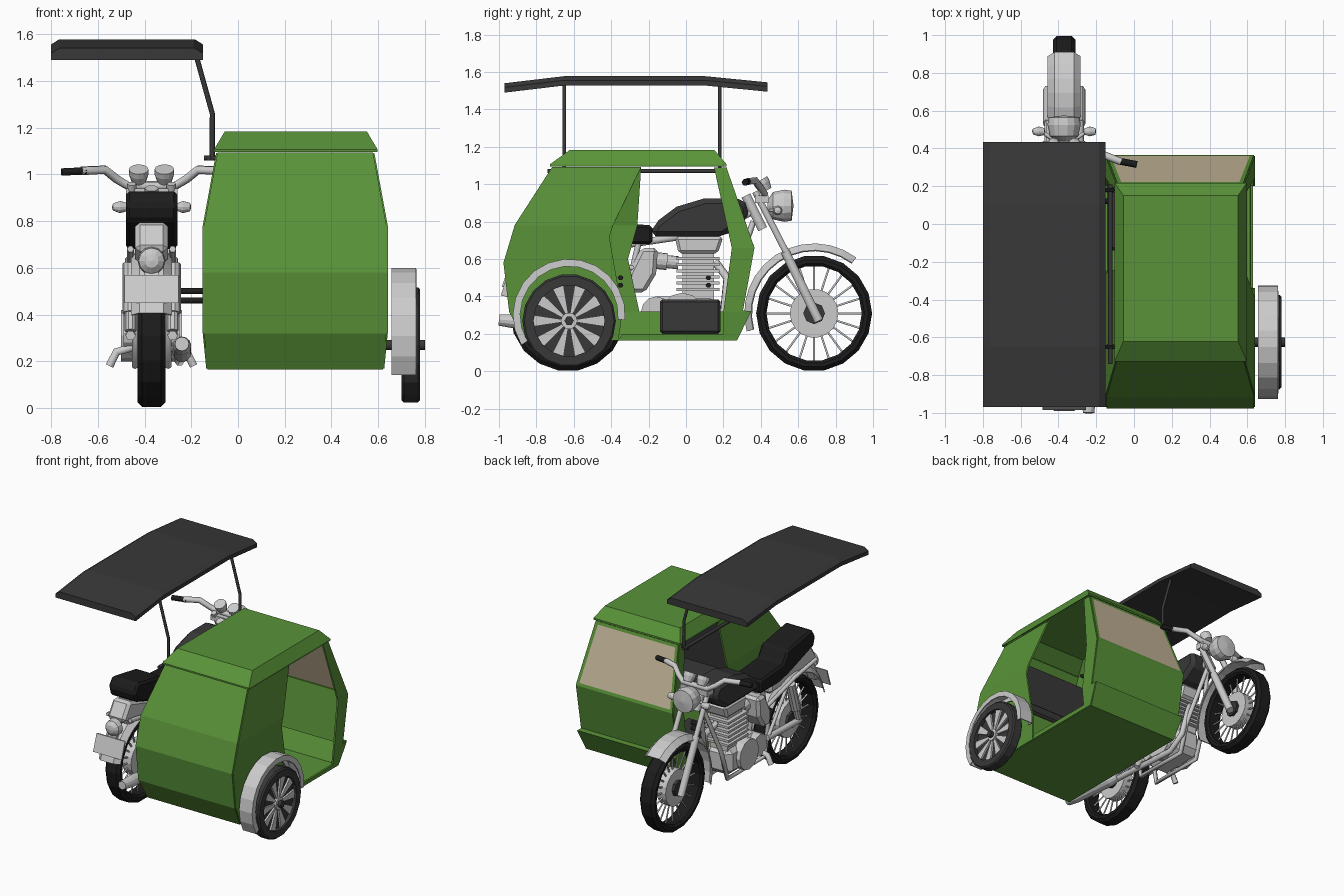
import bpy, bmesh
from math import sin, cos, pi, radians
from mathutils import Vector

if "Cube" in bpy.data.objects:
    bpy.data.objects.remove(bpy.data.objects["Cube"])


def material(name, rgb):
    m = bpy.data.materials.new(name)
    m.diffuse_color = (*rgb, 1)
    m.use_nodes = True
    m.node_tree.nodes["Principled BSDF"].inputs["Base Color"].default_value = m.diffuse_color
    return m


GREEN = material("green_paint", (0.10, 0.29, 0.04))
BLACK = material("black_rubber", (0.012, 0.012, 0.012))
DARK = material("dark_grey", (0.04, 0.04, 0.04))
TAN = material("tan_screen", (0.55, 0.46, 0.31))
MX = -0.37  # motorcycle centre line


def mesh(name, verts, faces, mat=None, thick=0, bevel=0):
    me = bpy.data.meshes.new(name)
    me.from_pydata(verts, [], faces)
    bm = bmesh.new()
    bm.from_mesh(me)
    bmesh.ops.remove_doubles(bm, verts=bm.verts, dist=1e-5)
    bmesh.ops.recalc_face_normals(bm, faces=bm.faces)
    bm.to_mesh(me)
    bm.free()
    ob = bpy.data.objects.new(name, me)
    bpy.context.collection.objects.link(ob)
    if mat:
        me.materials.append(mat)
    if thick:
        s = ob.modifiers.new("thickness", 'SOLIDIFY')
        s.thickness, s.offset = thick, 0
    if bevel:
        b = ob.modifiers.new("bevel", 'BEVEL')
        b.width, b.segments = bevel, 1
    return ob


def prism(name, prof, x0, x1, mat=None, bevel=0):
    """Side outline (y, z) extruded from x0 to x1."""
    n = len(prof)
    v = [(x, y, z) for x in (x0, x1) for y, z in prof]
    f = [list(range(n)), list(range(n, 2 * n))]
    f += [[i, (i + 1) % n, n + (i + 1) % n, n + i] for i in range(n)]
    return mesh(name, v, f, mat, 0, bevel)


def box(name, x, y, z, mat=None, bevel=0):
    return prism(name, [(y[0], z[0]), (y[1], z[0]), (y[1], z[1]), (y[0], z[1])], *x, mat, bevel)


def lathe(name, prof, c, d=(1, 0, 0), n=12, mat=None, ring=False):
    """Profile (along, radius) turned about direction d."""
    q = Vector((1, 0, 0)).rotation_difference(Vector(d))
    m = len(prof)
    v = [Vector(c) + q @ Vector((a, r * cos(2 * pi * i / n), r * sin(2 * pi * i / n)))
         for i in range(n) for a, r in prof]
    f = [[i * m + j, i * m + (j + 1) % m, (i + 1) % n * m + (j + 1) % m, (i + 1) % n * m + j]
         for i in range(n) for j in range(m if ring else m - 1)]
    return mesh(name, v, f, mat)


def disc(name, c, r, w, d=(1, 0, 0), n=12, mat=None):
    return lathe(name, [(-w, 0), (-w, r), (w, r), (w, 0)], c, d, n, mat)


def tube(name, pts, r, mat=None):
    cu = bpy.data.curves.new(name, 'CURVE')
    cu.dimensions, cu.bevel_depth, cu.bevel_resolution, cu.use_fill_caps = '3D', r, 1, True
    sp = cu.splines.new('POLY')
    sp.points.add(len(pts) - 1)
    for p, co in zip(sp.points, pts):
        p.co = (*co, 1)
    ob = bpy.data.objects.new(name, cu)
    bpy.context.collection.objects.link(ob)
    if mat:
        cu.materials.append(mat)
    return ob


def fender(name, c, section, a0, a1, n=12):
    m = len(section)
    v = []
    for i in range(n + 1):
        a = radians(a0 + (a1 - a0) * i / n)
        v += [(c[0] + x, c[1] + r * cos(a), c[2] + r * sin(a)) for x, r in section]
    f = [[i * m + j, i * m + j + 1, (i + 1) * m + j + 1, (i + 1) * m + j]
         for i in range(n) for j in range(m - 1)]
    return mesh(name, v, f, None, 0.008)


# Motorcycle wheels with wire spokes
for nm, y in (("front", 0.685), ("rear", -0.63)):
    c = (MX, y, 0.31)
    lathe(nm + "_tire", [(-.045, .255), (-.06, .27), (-.06, .29), (-.04, .31), (.04, .31),
                         (.06, .29), (.06, .27), (.045, .255)], c, n=18, mat=BLACK, ring=True)
    disc(nm + "_hub", c, 0.13, 0.035, n=18)
    disc(nm + "_axle", c, 0.058, 0.055, n=8, mat=DARK)
    for i in range(20):
        a = 2 * pi * i / 20
        tube(nm + "_spoke", [(MX, y + r * cos(a), .31 + r * sin(a)) for r in (.12, .262)], .006)

# Fenders
sec = [(-.085, .335), (-.05, .37), (.05, .37), (.085, .335)]
fender("front_fender", (MX, .685, .31), sec, 53, 195)
fender("rear_fender", (MX, -.63, .31), sec, 35, 165)

# Front fork, head lamp, gauges, indicators
for s in (-1, 1):
    x = MX + s * .085
    tube("fork_leg", [(x, .37, .96), (x, .58, .55)], .02)
    tube("fork_slider", [(x, .53, .64), (x, .71, .27)], .028)
    lathe("gauge", [(-.04, 0), (-.04, .03), (0, .042), (.025, .042), (.025, 0)],
          (MX + s * .055, .41, 1.0), (0, -.5, .85))
    lathe("indicator", [(-.035, 0), (-.03, .015), (0, .026), (.03, .018), (.035, 0)],
          (MX + s * .135, .49, .86))
    tube("indicator_stalk", [(MX + s * .06, .45, .86), (MX + s * .12, .49, .86)], .01)
    tube("handlebar", [(MX, .42, .95), (MX + s * .1, .42, .95), (MX + s * .15, .4, .98),
                       (MX + s * .2, .37, 1.02), (MX + s * .3, .33, 1.015)], .02)
    tube("grip", [(MX + s * .28, .335, 1.015), (MX + s * .385, .315, 1.01)], .018, BLACK)
lathe("head_lamp", [(0, 0), (0, .03), (.03, .075), (.09, .088), (.13, .082), (.14, 0)],
      (MX, .435, .885), (0, 1, 0), 14)
box("fork_clamp", (MX - .11, MX + .11), (.37, .44), (.9, .94))
tube("steering_head", [(MX, .32, .94), (MX, .41, .76)], .03)

# Tank and saddle
prism("fuel_tank", [(-.19, .72), (-.17, .79), (-.05, .88), (.1, .925), (.3, .925), (.335, .88),
                    (.33, .81), (.2, .72)], MX - .11, MX + .11, DARK, .035)
prism("saddle", [(-.18, .68), (-.18, .78), (-.45, .80), (-.5, .88), (-.78, .93), (-.82, .87),
                 (-.8, .8), (-.5, .70), (-.4, .68)], MX - .11, MX + .11, BLACK, .015)

# Tail
prism("tail_cowl", [(-.35, .6), (-.35, .69), (-.55, .72), (-.82, .8), (-.9, .68), (-.8, .62)],
      MX - .07, MX + .07, None, .02)
lathe("tail_lamp", [(0, .06), (.04, .055), (.06, .03), (.065, 0)], (MX, -.89, .63), (0, -1, 0))
prism("number_plate", [(-.985, .45), (-.945, .57), (-.935, .57), (-.975, .45)], MX - .115, MX + .115)
prism("plate_bracket", [(-.96, .5), (-.88, .68), (-.85, .66), (-.93, .48)], MX - .03, MX + .03)

# Engine with cooling fins
box("crankcase", (MX - .1, MX + .1), (-.2, .17), (.2, .4), None, .04)
disc("clutch_cover", (MX, -.02, .31), .11, .13)
disc("starter_cover", (MX, -.16, .32), .08, .12)
box("cylinder", (MX - .07, MX + .07), (-.02, .15), (.38, .66))
for i in range(6):
    z = .43 + i * .033
    box("cooling_fin", (MX - .1, MX + .1), (-.05, .18), (z, z + .016))
prism("cylinder_head", [(-.04, .63), (.17, .63), (.2, .72), (-.06, .72)], MX - .085, MX + .085, None, .015)
lathe("carburettor", [(0, 0), (0, .035), (.06, .035), (.06, .045), (.12, .045), (.12, 0)],
      (MX, -.04, .58), (0, -1, .1))
prism("side_cover", [(-.3, .42), (-.31, .52), (-.24, .66), (-.15, .66), (-.16, .52), (-.22, .42)],
      MX - .11, MX + .11, None, .02)

# Frame, swing arm, shock absorbers, pegs and exhaust
tube("top_frame", [(MX, .35, .85), (MX, .1, .74), (MX, -.3, .68), (MX, -.8, .72)], .022)
for s in (-1, 1):
    x = MX + s * .07
    tube("cradle_frame", [(MX, .36, .8), (x, .22, .4), (x, .15, .18), (x, -.28, .18),
                          (x, -.32, .4), (x, -.25, .7)], .016)
    x = MX + s * .09
    tube("swing_arm", [(x, -.28, .32), (x, -.66, .31)], .022)
    lathe("shock_absorber", [(0, 0), (0, .025), (.08, .025), (.08, .035), (.3, .035), (.3, 0)],
          (x, -.64, .33), (0, .3, .95), 10)
    tube("foot_peg", [(MX + s * .08, -.2, .26), (MX + s * .15, -.2, .24), (MX + s * .18, -.2, .18)], .02)
    tube("rear_rail", [(x, -.28, .55), (x, -.6, .64), (x, -.85, .68)], .015)
    tube("tail_stay", [(x, -.3, .33), (x, -.52, .62)], .014)
tube("exhaust_pipe", [(MX, .16, .58), (MX + .06, .22, .5), (MX + .1, .2, .3), (MX + .12, .1, .2),
                      (MX + .13, -.45, .22)], .022)
lathe("muffler", [(0, 0), (0, .025), (.08, .04), (.45, .04), (.55, .03), (.55, 0)],
      (MX + .13, -.452, .23), (0, -.995, .08))

# Sidecar shell: width varies with height
CX = .245


def half(z):
    k = [(.17, .375), (.32, .39), (.78, .39), (1.09, .333)]
    for (a, p), (b, q) in zip(k, k[1:]):
        if z <= b:
            return p + (q - p) * (z - a) / (b - a)
    return .333


prof = [(-.71, 1.09), (-.91, .78), (-.97, .58), (-.94, .32), (-.86, .17), (.27, .17),
        (.345, .32), (.30, .32), (.36, .66), (.21, 1.09)]
shell = mesh("sidecar_shell", [(CX + s * half(z), y, z) for y, z in prof for s in (-1, 1)],
             [[2 * i, 2 * i + 1, 2 * i + 3, 2 * i + 2] for i in range(len(prof) - 1)], GREEN, .012)
shell.data.materials.append(TAN)
bm = bmesh.new()
bm.from_mesh(shell.data)
pane = max(bm.faces, key=lambda f: f.calc_center_median().y + f.calc_center_median().z)
bmesh.ops.inset_individual(bm, faces=[pane], thickness=.03)
pane.material_index = 1
bm.to_mesh(shell.data)
bm.free()

# Sidecar side panels, right then left
for s, e, sill in ((1, [(-.36, .17), (-.34, .32), (-.41, .72), (-.39, .78)], .2),
                   (-1, [(-.24, .17), (-.25, .32), (-.31, .6), (-.26, .78)], .32)):
    polys = [[(-.86, .17), (-.94, .32), e[1], e[0]],
             [(-.94, .32), (-.97, .58), (-.91, .78), e[3], e[2], e[1]],
             [(-.91, .78), (-.71, 1.09), (-.24, 1.09), e[3]],
             [(.2, .32), (.3, .32), (.36, .66), (.245, .66)],
             [(.245, .66), (.36, .66), (.21, 1.09), (.15, 1.09)],
             [(.2, .17), (.27, .17), (.345, .32), (.2, .32)],
             [e[0], (.2, .17), (.2, sill), (e[1][0], sill)]]
    verts, faces = [], []
    for p in polys:
        faces.append(list(range(len(verts), len(verts) + len(p))))
        verts += [(CX + s * half(z), y, z) for y, z in p]
    mesh("sidecar_side", verts, faces, GREEN, .012)

# Sidecar roof
rings = [(-.10, .595, -.725, .215, 1.095), (-.10, .595, -.725, .215, 1.105), (-.055, .55, -.62, .15, 1.18)]
v = [p for a, b, c, d, z in rings for p in ((a, c, z), (b, c, z), (b, d, z), (a, d, z))]
mesh("sidecar_roof", v, [[8, 9, 10, 11]] + [[k + i, k + (i + 1) % 4, k + 4 + (i + 1) % 4, k + 4 + i]
                                            for k in (0, 4) for i in range(4)], GREEN, .008)

# Sidecar seats
box("bench_base", (-.12, .61), (-.8, -.42), (.18, .42), GREEN)
box("bench_cushion", (-.12, .61), (-.8, -.4), (.42, .5), DARK, .015)
prism("bench_back", [(-.8, .5), (-.68, .5), (-.62, .95), (-.7, .95)], -.1, .59, DARK)
box("folding_seat", (-.13, .08), (-.14, .185), (.2, .385), DARK, .015)

# Sidecar wheel and fender
wc = (.74, -.625, .27)
lathe("sidecar_tire", [(-.04, .19), (-.04, .24), (-.03, .25), (.03, .25), (.04, .24), (.04, .19)],
      wc, n=18, mat=DARK, ring=True)
disc("sidecar_wheel_disc", wc, .195, .012, n=18, mat=DARK)
for i in range(10):
    a = 2 * pi * i / 10
    pts = [(wc[1] + r * cos(a + t), wc[2] + r * sin(a + t))
           for r, t in ((.035, -.2), (.195, -.16), (.195, .16), (.035, .2))]
    prism("wheel_spoke", pts, .72, .765)
disc("sidecar_hub", wc, .045, .035, n=10)
tube("sidecar_axle", [(.55, wc[1], .27), (.8, wc[1], .27)], .025, DARK)
fender("sidecar_fender", (.71, -.625, .30), [(-.05, .262), (-.05, .298), (.05, .298), (.05, .262)], -5, 212, 13)

# Linking bars between motorcycle and sidecar
for y in (-.35, .12):
    for z in (.46, .5):
        tube("link_bar", [(MX + .05, y, z), (-.13, y, z)], .015, BLACK)

# Canopy, posts and rail
top = [(-.97, 1.54), (-.65, 1.578), (.1, 1.578), (.435, 1.545)]
v, f = [], []
for y, z in top:
    v += [(-.8, y, z - .05), (-.8, y, z - .022), (-.765, y, z), (-.185, y, z), (-.15, y, z - .022), (-.15, y, z - .05)]
f = [[6 * i + j, 6 * i + (j + 1) % 6, 6 * i + 6 + (j + 1) % 6, 6 * i + 6 + j] for i in range(3) for j in range(6)]
mesh("canopy", v, f + [list(range(6)), list(range(18, 24))], DARK)
for y in (-.65, .18):
    tube("canopy_post", [(-.11, y, 1.06), (-.11, y, 1.26), (-.185, y, 1.53)], .011, DARK)
    tube("post_bracket", [(-.145, y, 1.07), (-.06, y, 1.07)], .012, DARK)
tube("canopy_rail", [(-.125, -.74, 1.07), (-.125, .21, 1.07)], .012, DARK)
